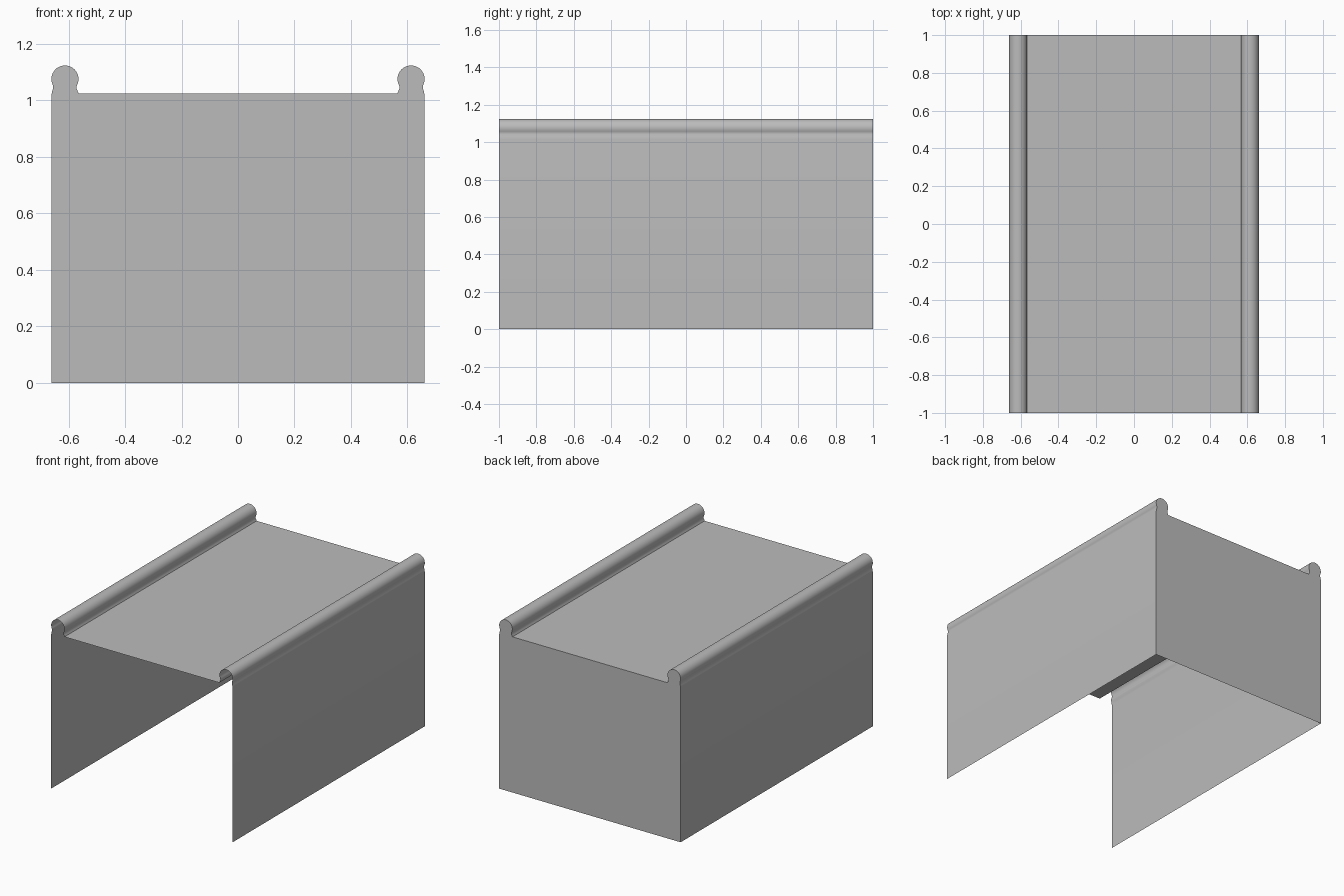
import bpy, bmesh
from math import cos, sin, radians

cube = bpy.data.objects.get("Cube")
if cube:
    bpy.data.objects.remove(cube, do_unlink=True)

grey = bpy.data.materials.new("plain grey")
grey.use_nodes = True
colour = (0.5, 0.5, 0.5, 1)
grey.diffuse_color = colour
grey.node_tree.nodes["Principled BSDF"].inputs["Base Color"].default_value = colour

HALF_LENGTH = 1.0
HALF_WIDTH = 0.661
DECK = 1.025
RAIL_X, RAIL_Z, RAIL_R = 0.613, 1.076, 0.048

# Half profile on +x: outer wall, waist, round bead, waist, deck edge
side = [(HALF_WIDTH, 0), (HALF_WIDTH, 1.015), (0.659, 1.03), (0.655, 1.042), (0.655, 1.052)]
for i in range(25):
    a = radians(-22 + i * 224 / 24)
    side.append((RAIL_X + RAIL_R * cos(a), RAIL_Z + RAIL_R * sin(a)))
side += [(0.571, 1.052), (0.572, 1.043), (0.568, 1.033), (0.564, DECK)]
profile = side + [(-x, z) for x, z in reversed(side)]


def make_object(name, build):
    bm = bmesh.new()
    build(bm)
    mesh = bpy.data.meshes.new(name)
    bm.to_mesh(mesh)
    bm.free()
    mesh.materials.append(grey)
    ob = bpy.data.objects.new(name, mesh)
    bpy.context.collection.objects.link(ob)
    bpy.ops.object.select_all(action='DESELECT')
    ob.select_set(True)
    bpy.context.view_layer.objects.active = ob
    bpy.ops.object.shade_smooth_by_angle(angle=radians(40))
    return ob


# Side walls, rails and deck as one thin folded sheet, open below and in front
def folded_sheet(bm):
    front = [bm.verts.new((x, -HALF_LENGTH, z)) for x, z in profile]
    back = [bm.verts.new((x, HALF_LENGTH, z)) for x, z in profile]
    for i in range(len(profile) - 1):
        bm.faces.new((front[i], back[i], back[i + 1], front[i + 1]))


# Back panel closes the profile, including the rail ends
def end_panel(bm):
    face = bm.faces.new([bm.verts.new((x, HALF_LENGTH, z)) for x, z in profile])
    face.normal_update()
    if face.normal.y < 0:
        face.normal_flip()
    bmesh.ops.triangulate(bm, faces=[face])


make_object("walls_and_deck", folded_sheet)
make_object("back_panel", end_panel)
